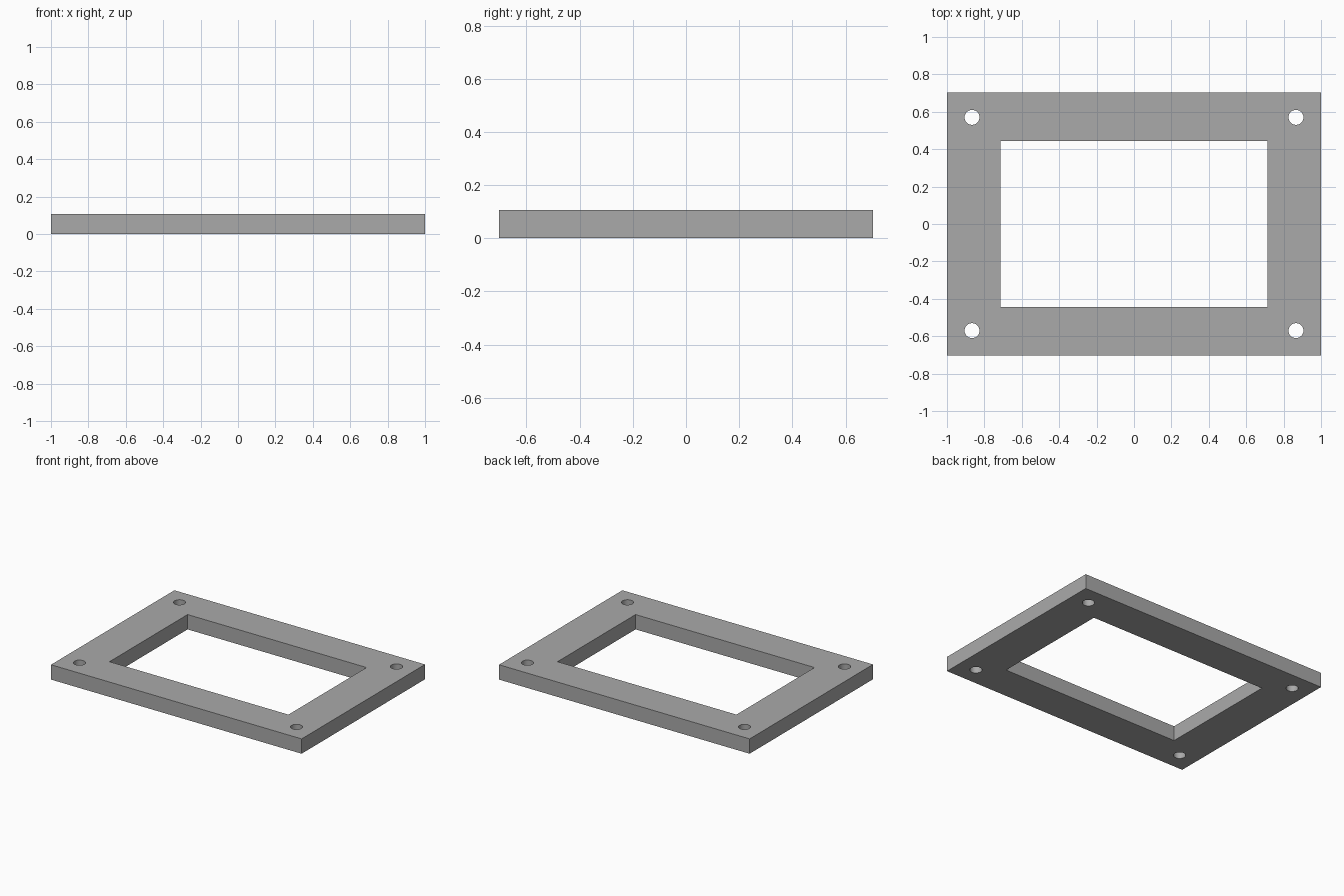
import bpy

default = bpy.data.objects.get("Cube")
if default:
    bpy.data.objects.remove(default, do_unlink=True)

LENGTH, DEPTH, THICK = 2.0, 1.406, 0.107
OPEN_X, OPEN_Y = 1.428, 0.89
HOLE_X, HOLE_Y, HOLE_R = 0.866, 0.57, 0.04


def box(name, x, y, z):
    bpy.ops.mesh.primitive_cube_add(size=1, location=(0, 0, THICK / 2))
    obj = bpy.context.object
    obj.name = name
    obj.scale = (x, y, z)
    bpy.ops.object.transform_apply(location=False, rotation=False, scale=True)
    return obj


def cut(target, cutter):
    mod = target.modifiers.new("cut", "BOOLEAN")
    mod.operation = "DIFFERENCE"
    mod.solver = "EXACT"
    mod.object = cutter
    bpy.context.view_layer.objects.active = target
    bpy.ops.object.modifier_apply(modifier=mod.name)
    bpy.data.objects.remove(cutter, do_unlink=True)


# Flat rectangular plate with a rectangular window
frame = box("frame_plate", LENGTH, DEPTH, THICK)
cut(frame, box("window_cutter", OPEN_X, OPEN_Y, THICK * 2))

# Round mounting hole through each corner
for sx in (-1, 1):
    for sy in (-1, 1):
        bpy.ops.mesh.primitive_cylinder_add(
            vertices=32, radius=HOLE_R, depth=THICK * 2,
            location=(sx * HOLE_X, sy * HOLE_Y, THICK / 2))
        cut(frame, bpy.context.object)

# Plain grey finish
grey = bpy.data.materials.new("plain_grey")
grey.use_nodes = True
color = (0.4, 0.4, 0.4, 1)
grey.diffuse_color = color
grey.node_tree.nodes["Principled BSDF"].inputs["Base Color"].default_value = color
frame.data.materials.clear()
frame.data.materials.append(grey)

# Smooth hole walls, crisp edges
bpy.ops.object.select_all(action="DESELECT")
frame.select_set(True)
bpy.context.view_layer.objects.active = frame
bpy.ops.object.shade_smooth_by_angle()
